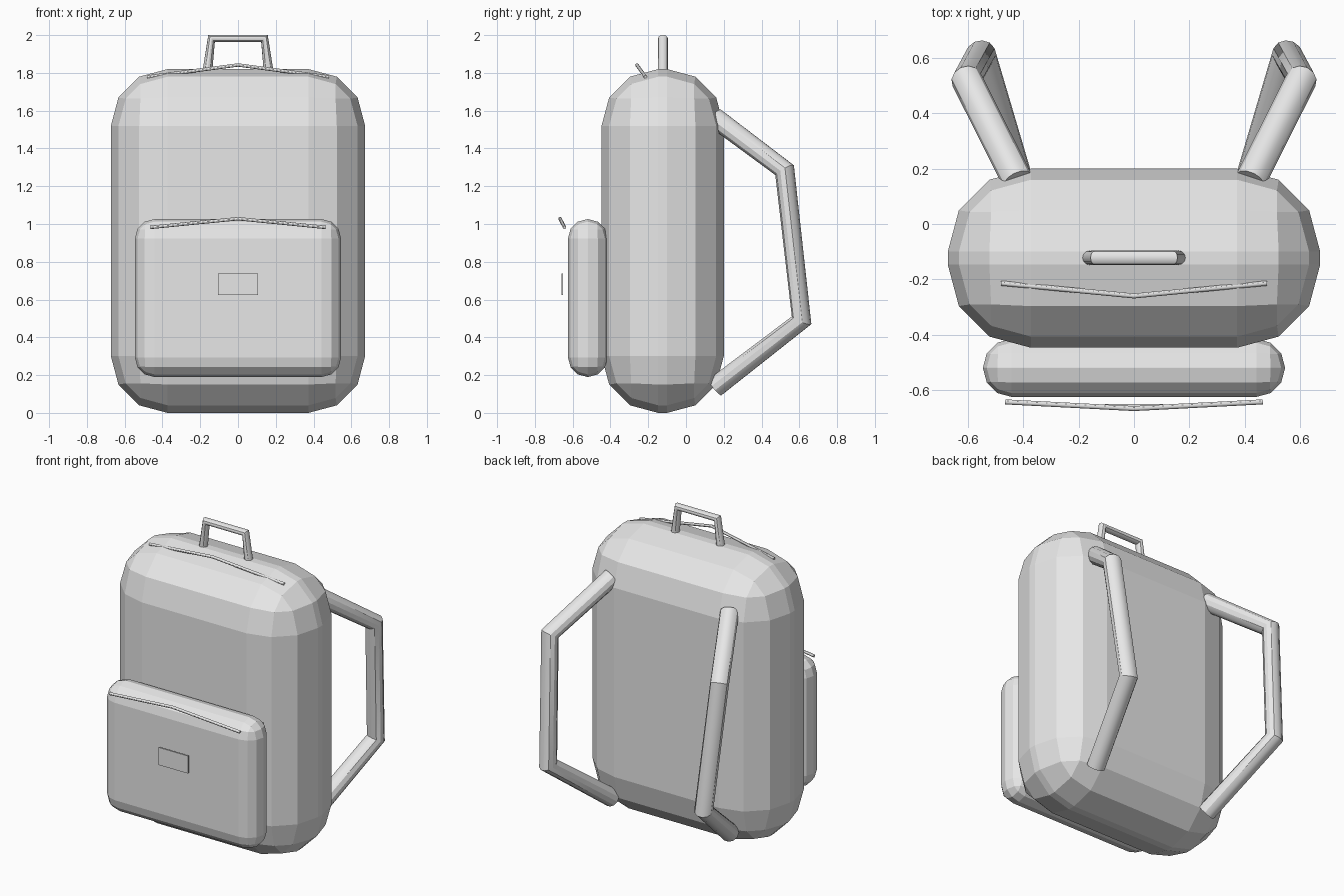
import bpy
import bmesh
from mathutils import Vector

default = bpy.data.objects.get("Cube")
if default:
    bpy.data.objects.remove(default, do_unlink=True)

# One plain grey material for the whole bag
GREY = (0.8, 0.8, 0.8, 1.0)
fabric = bpy.data.materials.new("light_grey")
fabric.use_nodes = True
fabric.diffuse_color = GREY
fabric.node_tree.nodes["Principled BSDF"].inputs["Base Color"].default_value = GREY


def add_box(name, low, high, bevel=0.0, segments=3):
    """Flat-shaded box between two corners, with optionally rounded edges."""
    low, high = Vector(low), Vector(high)
    bm = bmesh.new()
    bmesh.ops.create_cube(bm, size=1.0)
    bmesh.ops.scale(bm, vec=high - low, verts=bm.verts)
    bmesh.ops.translate(bm, vec=(low + high) / 2, verts=bm.verts)
    if bevel:
        bmesh.ops.bevel(bm, geom=bm.edges[:], offset=bevel, segments=segments,
                        profile=0.5, affect='EDGES', clamp_overlap=True)
    mesh = bpy.data.meshes.new(name)
    bm.to_mesh(mesh)
    bm.free()
    mesh.materials.append(fabric)
    obj = bpy.data.objects.new(name, mesh)
    bpy.context.collection.objects.link(obj)
    return obj


def add_tube(name, points, radius):
    """Capped round tube along a straight-sided path."""
    curve = bpy.data.curves.new(name, 'CURVE')
    curve.dimensions = '3D'
    curve.bevel_depth = radius
    curve.bevel_resolution = 4
    curve.use_fill_caps = True
    spline = curve.splines.new('POLY')
    spline.points.add(len(points) - 1)
    for point, co in zip(spline.points, points):
        point.co = (*co, 1.0)
    curve.materials.append(fabric)
    obj = bpy.data.objects.new(name, curve)
    bpy.context.collection.objects.link(obj)
    bpy.ops.object.select_all(action='DESELECT')
    obj.select_set(True)
    bpy.context.view_layer.objects.active = obj
    bpy.ops.object.convert(target='MESH')
    bpy.ops.object.shade_smooth_by_angle()
    return bpy.context.object


def mirrored(half):
    """Complete a path from its left end by reflecting it across x = 0."""
    return half + [(-x, y, z) for x, y, z in reversed(half) if x]


# Main compartment, front pocket and the plain badge in front of it
add_box("main_body", (-0.673, -0.447, 0), (0.673, 0.2, 1.82), bevel=0.3)
add_box("front_pocket", (-0.546, -0.625, 0.19), (0.546, -0.415, 1.026), bevel=0.104)
add_box("pocket_badge", (-0.105, -0.66, 0.625), (0.105, -0.651, 0.738))

# Zips rise to a shallow point in the middle
add_tube("top_zip", mirrored([(0.48, -0.214, 1.778), (0, -0.26, 1.842)]), 0.009)
add_tube("pocket_zip", mirrored([(0.465, -0.643, 0.982), (0, -0.667, 1.028)]), 0.009)

# Carry handle
add_tube("top_handle", mirrored([(0.163, -0.122, 1.8), (0.14, -0.122, 1.982)]), 0.026)

# Shoulder straps splay outwards behind the back
strap = [(0.42, 0.155, 1.56), (0.605, 0.522, 1.285), (0.555, 0.612, 0.49), (0.42, 0.155, 0.137)]
for side, sign in (("left", 1), ("right", -1)):
    add_tube(side + "_shoulder_strap", [(sign * x, y, z) for x, y, z in strap], 0.056)
